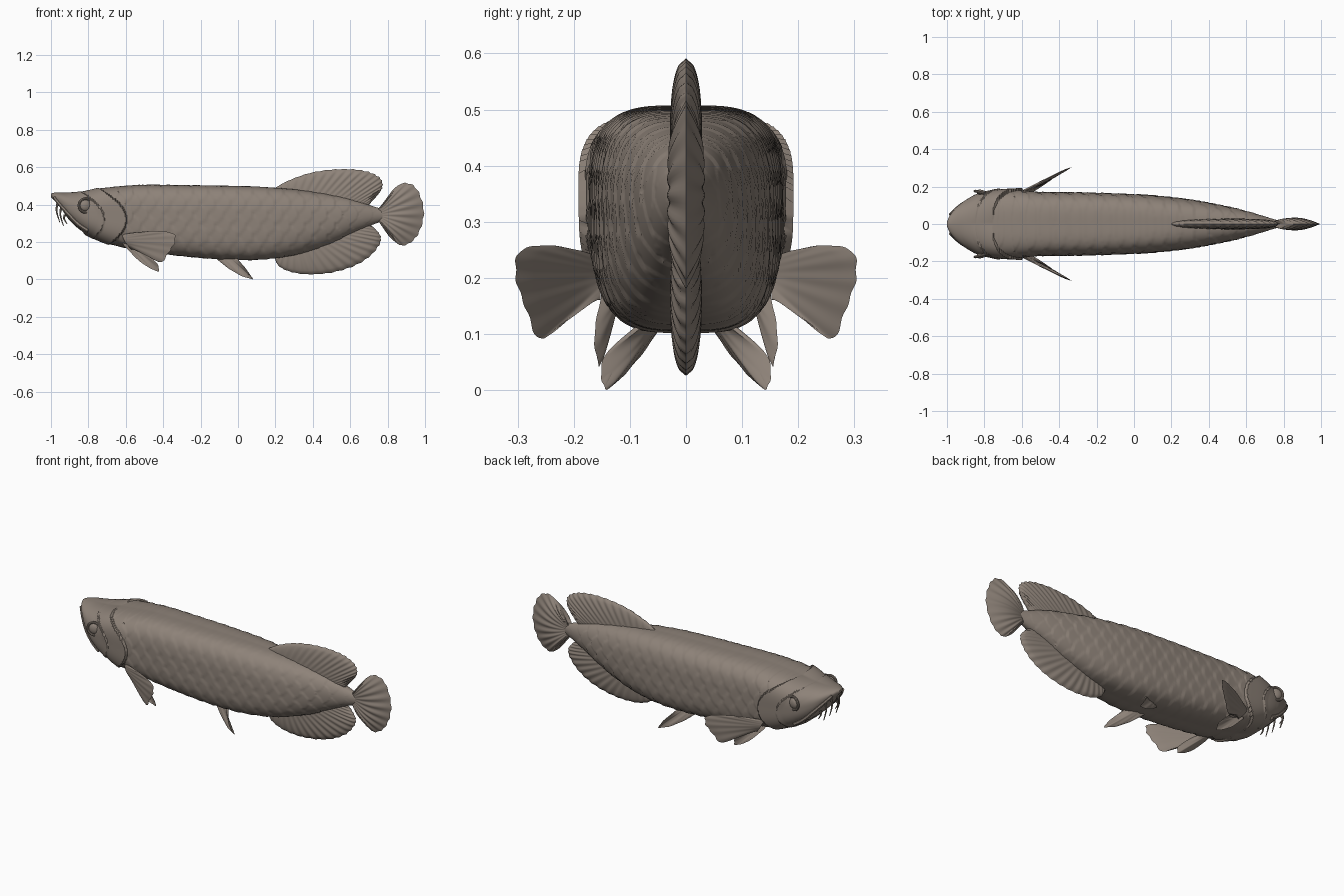
import bpy, bmesh, math
from mathutils import Vector
from mathutils.bvhtree import BVHTree

if "Cube" in bpy.data.objects:
    bpy.data.objects.remove(bpy.data.objects["Cube"])

skin = bpy.data.materials.new("taupe_skin")
skin.use_nodes = True
skin.diffuse_color = (0.27, 0.225, 0.19, 1)
skin.node_tree.nodes["Principled BSDF"].inputs["Base Color"].default_value = skin.diffuse_color


def spline(points, t):
    """Catmull-Rom point at t in 0..1 along any list of vectors."""
    p = [Vector(q) for q in points]
    p = [p[0] * 2 - p[1]] + p + [p[-1] * 2 - p[-2]]
    s = t * (len(p) - 3)
    i = min(int(s), len(p) - 4)
    f = s - i
    a, b, c, d = p[i:i + 4]
    return (b * 2 + (c - a) * f + (a * 2 - b * 5 + c * 4 - d) * f ** 2
            + (b * 3 - a - c * 3 + d) * f ** 3) * 0.5


def finish(obj, angle=40):
    obj.data.materials.clear()
    obj.data.materials.append(skin)
    bpy.ops.object.select_all(action='DESELECT')
    obj.select_set(True)
    bpy.context.view_layer.objects.active = obj
    bpy.ops.object.shade_smooth_by_angle(angle=math.radians(angle))


def add_mesh(name, bm, angle=40):
    bmesh.ops.recalc_face_normals(bm, faces=bm.faces)
    mesh = bpy.data.meshes.new(name)
    bm.to_mesh(mesh)
    obj = bpy.data.objects.new(name, mesh)
    bpy.context.collection.objects.link(obj)
    finish(obj, angle)
    return obj


# Body sections: x, top, bottom, half width, squareness
SECTIONS = [
    (-1, .458, .44, .012, 2), (-.985, .463, .422, .045, 2), (-.95, .465, .375, .088, 2.2),
    (-.9, .465, .305, .128, 2.4), (-.83, .47, .245, .165, 2.6), (-.74, .485, .205, .18, 3),
    (-.63, .497, .175, .178, 3.2), (-.5, .505, .15, .168, 3.4), (-.3, .503, .125, .166, 3.4),
    (-.1, .5, .108, .16, 3.4), (.1, .495, .105, .15, 3.2), (.3, .48, .13, .128, 2.8),
    (.48, .455, .185, .095, 2.4), (.62, .425, .25, .062, 2.2), (.74, .385, .3, .028, 2),
    (.8, .37, .315, .012, 2)]


def scale_height(x, z):
    """Overlapping round scales, highest at their rear edge."""
    u, v, best = x / 0.08, z / 0.058, 0
    for row in range(math.floor(v), math.floor(v) + 2):
        shift = 0.5 * (row % 2)
        for col in range(math.floor(u - shift), math.floor(u - shift) + 2):
            du, dv = u - shift - col, v - row
            if du * du + dv * dv < 1:
                best = max(best, 0.5 + 0.5 * du)
    return best


def relief(x, z, side):
    """Scales on the flank, gill cover, cheek plate and lower jaw."""
    gill = -0.595 - 0.06 * ((z - 0.32) / 0.1) ** 2
    if x > gill:
        fade = min(1, max(0, (0.76 - x) / 0.2))
        return 0.011 * (scale_height(x, z) - 0.5) * fade * (0.2 + 0.8 * side)
    h = 0.016 * max(0, 1 - (gill - x) / 0.15) * side
    if x < gill - 0.12:
        h += 0.006 * max(0, 1 - (gill - 0.12 - x) / 0.1) * side
    if x < -0.8 and z < 0.43 - 1.15 * (x + 0.985):
        h -= 0.01 * min(1, (x + 1) / 0.05)
    return h


# Body and head
AROUND, ALONG = 112, 330
bm = bmesh.new()
rings = []
for i in range(ALONG + 1):
    x, top, bottom, w, n = spline(SECTIONS, i / ALONG)
    mid, half = (top + bottom) / 2, (top - bottom) / 2
    ring = []
    for j in range(AROUND):
        a = math.tau * j / AROUND
        c, s = math.cos(a), math.sin(a)
        r = (abs(c) ** n + abs(s) ** n) ** (-1 / n)
        h = relief(x, mid + half * r * s, min(1, 1.6 * abs(c)))
        ring.append(bm.verts.new((x, w * r * c + h * c, mid + half * r * s + h * s)))
    rings.append(ring)
for a, b in zip(rings, rings[1:]):
    for j in range(AROUND):
        k = (j + 1) % AROUND
        bm.faces.new((a[j], a[k], b[k], b[j]))
bm.faces.new(rings[0])
bm.faces.new(rings[-1])
add_mesh("body", bm, 38)
surface = BVHTree.FromBMesh(bm)


def on_body(x, z, side, lift=0):
    hit = surface.ray_cast(Vector((x, side, z)), Vector((0, -side, 0)))[0]
    return Vector((x, (abs(hit.y) if hit else 0.03) * side + lift * side, z))


def fin(name, root, rim, normal, thick, rays, bulge, steps=110, rows=14):
    """Lens-shaped fin lofted from a root line to a rim, with ray ridges."""
    bm = bmesh.new()
    normal = Vector(normal).normalized()
    for side in (-1, 1):
        grid = []
        for i in range(steps + 1):
            u = i / steps
            a, b = spline(root, u), spline(rim, u)
            ray = math.cos(math.tau * rays * u)
            taper = max(0, math.sin(math.pi * u)) ** 0.4
            line = []
            for j in range(rows + 1):
                v = j / rows
                p = a.lerp(b, v * (1 + 0.012 * ray * v))
                offset = thick * bulge(v) * taper * (1 + 0.16 * ray * v)
                line.append(bm.verts.new(p + normal * side * offset))
            grid.append(line)
        for a, b in zip(grid, grid[1:]):
            for j in range(rows):
                bm.faces.new((a[j], a[j + 1], b[j + 1], b[j]))
    bmesh.ops.remove_doubles(bm, verts=bm.verts, dist=0.0002)
    add_mesh(name, bm, 55)


def flat(points):
    return [(x, 0, z) for x, z in points]


def round_edge(v):
    return max(0, 1 - v ** 2.5) ** 0.5


def belly(v):
    return max(0, math.sin(math.pi * (0.12 + 0.88 * v)))


# Middle fins
fin("dorsal_fin", flat([(.19, .47), (.4, .44), (.57, .41), (.69, .38)]),
    flat([(.2, .49), (.27, .528), (.38, .567), (.5, .586), (.61, .588), (.7, .573),
          (.76, .54), (.772, .495), (.75, .455), (.71, .41)]),
    (0, 1, 0), 0.028, 20, round_edge)
fin("anal_fin", flat([(.19, .14), (.36, .17), (.52, .23), (.69, .31)]),
    flat([(.195, .115), (.22, .07), (.29, .038), (.39, .027), (.5, .037), (.61, .068),
          (.7, .12), (.755, .185), (.762, .23), (.735, .268), (.71, .29)]),
    (0, 1, 0), 0.028, 20, round_edge)
fin("tail_fin", flat([(.74, .32), (.75, .345), (.74, .37)]),
    flat([(.77, .305), (.80, .24), (.85, .193), (.89, .182), (.94, .212), (.975, .27),
          (.993, .35), (.98, .43), (.945, .495), (.89, .515), (.84, .49), (.8, .44), (.77, .38)]),
    (0, 1, 0), 0.032, 16, belly)

# Paired fins, eyes, jaw and whiskers
for side, label in ((1, "left"), (-1, "right")):
    def pair(points):
        return [(x, y * side, z) for x, y, z in points]

    fin(label + "_pectoral_fin", pair([(-.62, .16, .24), (-.6, .165, .2), (-.57, .155, .16)]),
        pair([(-.57, .185, .248), (-.46, .245, .258), (-.35, .296, .247), (-.338, .303, .2),
              (-.37, .285, .145), (-.41, .262, .092), (-.46, .225, .115), (-.56, .165, .165)]),
        (-.45, .9 * side, 0), 0.009, 9, round_edge, 70, 10)
    fin(label + "_lower_pectoral_fin", pair([(-.62, .135, .2), (-.59, .12, .19), (-.55, .11, .18)]),
        pair([(-.61, .15, .18), (-.53, .158, .1), (-.47, .158, .06), (-.425, .155, .043),
              (-.43, .163, .08), (-.47, .16, .125), (-.52, .15, .17)]),
        (-.2, .9 * side, .3), 0.008, 6, round_edge, 50, 8)
    fin(label + "_pelvic_fin", pair([(-.12, .045, .125), (-.07, .055, .125), (-.01, .07, .125)]),
        pair([(-.11, .05, .105), (-.05, .085, .058), (.02, .12, .018), (.077, .141, .002),
              (.068, .15, .02), (.04, .145, .06), (.0, .09, .105)]),
        (-.2, .7 * side, .7), 0.008, 6, round_edge, 50, 8)

    # Eye: flattened ball in a raised ring
    eye = on_body(-.815, .395, side)
    turn = (math.radians(90), 0, math.radians(-14 * side))
    bpy.ops.mesh.primitive_uv_sphere_add(segments=24, ring_count=12, radius=0.03,
                                         location=eye, rotation=turn)
    ball = bpy.context.object
    ball.scale.z = 0.5
    ball.name = label + "_eye"
    finish(ball)
    bpy.ops.mesh.primitive_torus_add(major_radius=0.037, minor_radius=0.007, major_segments=32,
                                     minor_segments=8, location=eye, rotation=turn)
    bpy.context.object.name = label + "_eye_ring"
    finish(bpy.context.object)

    def tube(name, points, radius, tip):
        data = bpy.data.curves.new(name, 'CURVE')
        data.dimensions = '3D'
        data.bevel_depth = radius
        data.bevel_resolution = 2
        data.use_fill_caps = True
        path = data.splines.new('POLY')
        path.points.add(12)
        for i, point in enumerate(path.points):
            point.co = (*spline(points, i / 12), 1)
            point.radius = 1 + (tip - 1) * i / 12
        obj = bpy.data.objects.new(name, data)
        bpy.context.collection.objects.link(obj)
        bpy.ops.object.select_all(action='DESELECT')
        obj.select_set(True)
        bpy.context.view_layer.objects.active = obj
        bpy.ops.object.convert(target='MESH')
        finish(bpy.context.object)

    jaw = [(-.98, .437), (-.945, .395), (-.9, .345), (-.85, .295), (-.8, .262)]
    tube(label + "_jaw_plate", [on_body(x, z, side, -.004) for x, z in jaw], 0.011, 1.3)
    whiskers = [(-.965, .03, .405, .1), (-.945, .055, .385, .1), (-.925, .075, .345, .05)]
    for k, (x, y, z, drop) in enumerate(whiskers):
        tube(f"{label}_whisker_{k + 1}", pair([(x, y, z), (x - .005, y + .004, z - drop * .4),
             (x + .012, y + .002, z - drop)]), 0.007, 0.3)
